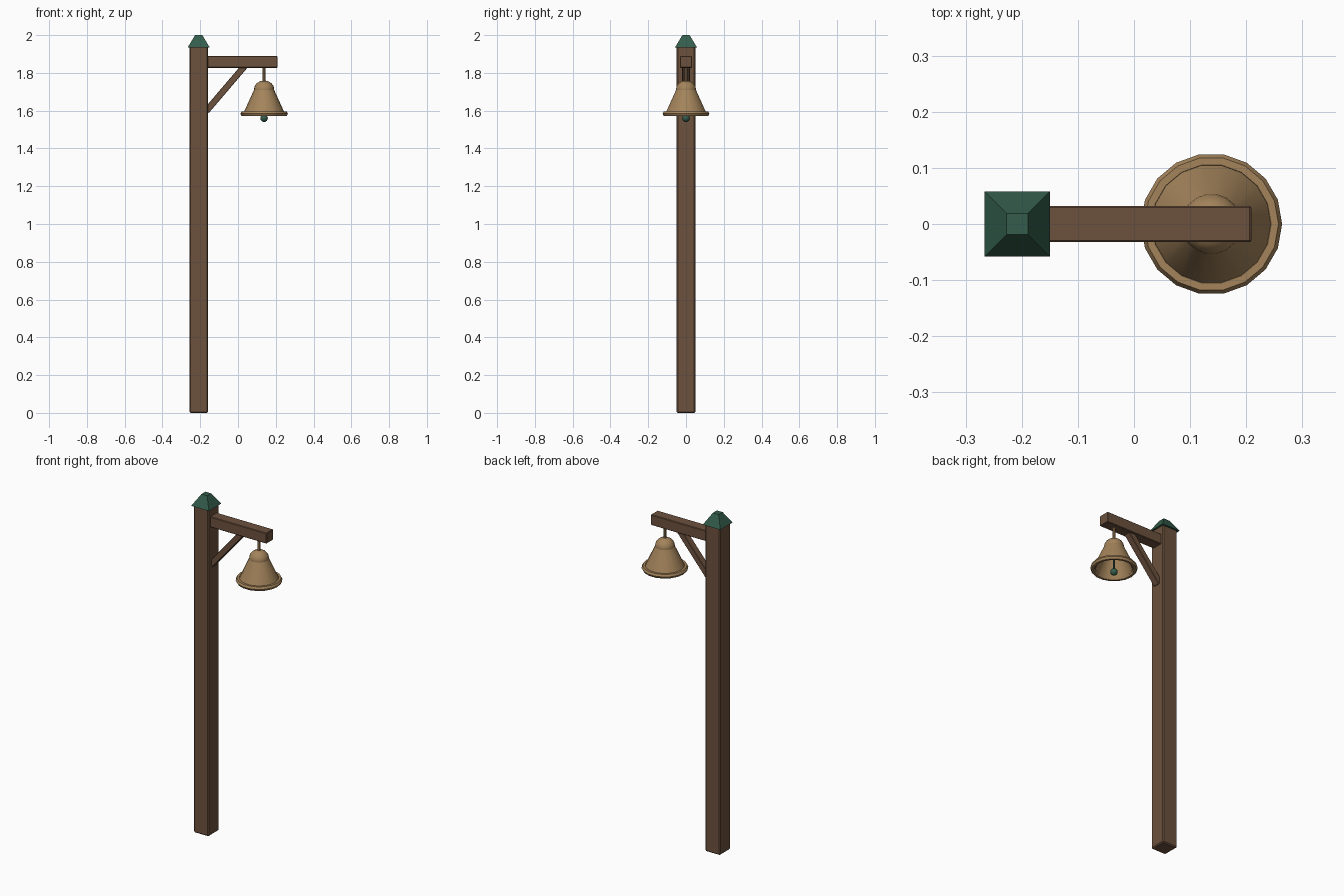
import bpy, bmesh, math
from mathutils import Vector

if "Cube" in bpy.data.objects:
    bpy.data.objects.remove(bpy.data.objects["Cube"])


def material(name, rgb):
    m = bpy.data.materials.new(name)
    m.diffuse_color = (*rgb, 1)
    m.use_nodes = True
    m.node_tree.nodes["Principled BSDF"].inputs["Base Color"].default_value = m.diffuse_color
    return m


WOOD = material("brown wood", (0.150, 0.083, 0.047))
BRASS = material("aged brass", (0.370, 0.230, 0.105))
GREEN = material("dark green", (0.033, 0.107, 0.070))

POST_X, BELL_X = -0.208, 0.138


def finish(name, bm, mat, smooth=None):
    bmesh.ops.recalc_face_normals(bm, faces=bm.faces)
    me = bpy.data.meshes.new(name)
    bm.to_mesh(me)
    bm.free()
    me.materials.append(mat)
    ob = bpy.data.objects.new(name, me)
    bpy.context.collection.objects.link(ob)
    if smooth:
        bpy.ops.object.select_all(action='DESELECT')
        ob.select_set(True)
        bpy.context.view_layer.objects.active = ob
        bpy.ops.object.shade_smooth_by_angle(angle=math.radians(smooth))
    return ob


def box(name, centre, size, mat, bevel=0.0, tilt=0.0):
    bm = bmesh.new()
    bmesh.ops.create_cube(bm, size=1)
    bmesh.ops.scale(bm, vec=Vector(size), verts=bm.verts)
    if bevel:
        bmesh.ops.bevel(bm, geom=bm.edges[:], offset=bevel, segments=1, affect='EDGES')
    ob = finish(name, bm, mat)
    ob.location = centre
    ob.rotation_euler.y = tilt
    return ob


def lathe(name, profile, sides, mat, closed=False, smooth=25):
    """Spin (radius, z) points around the bell's axis."""
    bm = bmesh.new()
    vs = [bm.verts.new((r, 0, z)) for r, z in profile]
    es = [bm.edges.new(p) for p in zip(vs, vs[1:])]
    if closed:
        es.append(bm.edges.new((vs[-1], vs[0])))
    bmesh.ops.spin(bm, geom=vs + es, cent=(0, 0, 0), axis=(0, 0, 1),
                   angle=math.tau, steps=sides, use_duplicate=False)
    bmesh.ops.remove_doubles(bm, verts=bm.verts, dist=1e-5)
    ob = finish(name, bm, mat, smooth)
    ob.location.x = BELL_X
    return ob


def ellipse(r, rz, z, n):
    return [(r * math.sin(math.pi * i / n), z + rz * math.cos(math.pi * i / n))
            for i in range(n + 1)]


# wooden frame
box("post", (POST_X, 0, 0.97), (0.098, 0.098, 1.94), WOOD, 0.006)
box("arm", (0.015, 0, 1.858), (0.388, 0.064, 0.062), WOOD, 0.003)
a, b = Vector((-0.168, 0, 1.598)), Vector((0.037, 0, 1.838))
box("brace", (a + b) / 2, ((b - a).length, 0.04, 0.034), WOOD, 0.002,
    -math.atan2(b.z - a.z, b.x - a.x))

# truncated pyramid cap
bm = bmesh.new()
bmesh.ops.create_cone(bm, cap_ends=True, segments=4, radius1=0.058 * math.sqrt(2),
                      radius2=0.019 * math.sqrt(2), depth=0.065)
cap = finish("post_cap", bm, GREEN)
xs = [abs(v.co.x) for v in cap.data.vertices]
cap.rotation_euler.z = math.pi / 4 if max(xs) > 0.07 else 0
cap.location = (POST_X, 0, 1.9675)

# bell: hollow flared body, rim, crown
lathe("bell_body", [(0, 1.725), (0.048, 1.722), (0.108, 1.590), (0.098, 1.580),
                    (0.042, 1.708), (0, 1.710)], 18, BRASS)
rim = [(0.113 + 0.013 * math.cos(math.tau * i / 6), 1.584 + 0.014 * math.sin(math.tau * i / 6))
       for i in range(6)]
lathe("bell_rim", rim, 18, BRASS, closed=True)
lathe("bell_crown", ellipse(0.054, 0.048, 1.712, 8), 18, BRASS, smooth=35)

# hanger and clapper
lathe("hanger", [(0, 1.74), (0.008, 1.74), (0.008, 1.835), (0, 1.835)], 8, BRASS)
lathe("clapper_rod", [(0, 1.56), (0.005, 1.56), (0.005, 1.715), (0, 1.715)], 8, GREEN)
lathe("clapper", ellipse(0.02, 0.02, 1.56, 8), 12, GREEN, smooth=35)
